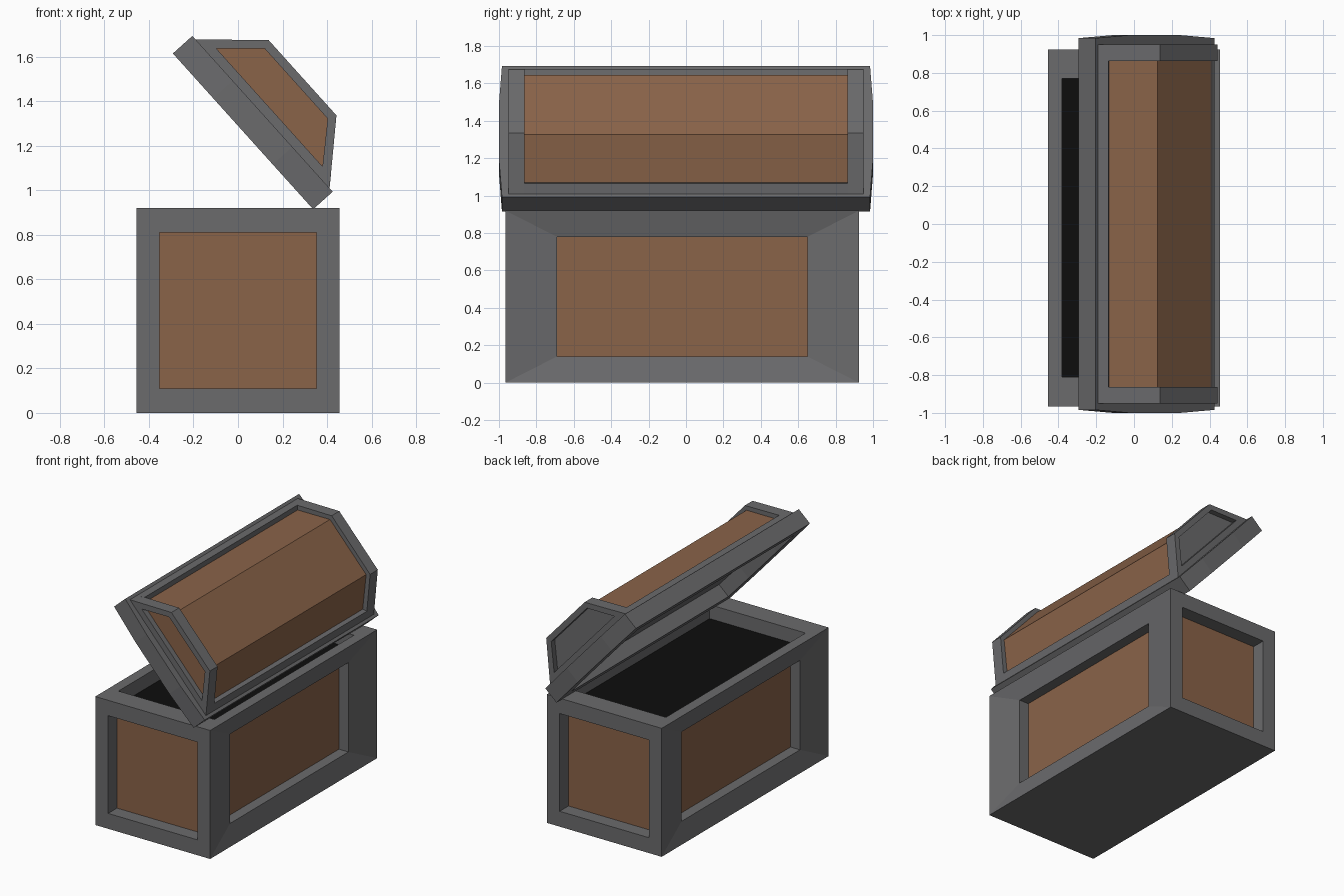
import bpy, bmesh, math
from mathutils import Matrix

cube = bpy.data.objects.get("Cube")
if cube:
    bpy.data.objects.remove(cube, do_unlink=True)


def material(name, rgb):
    m = bpy.data.materials.new(name)
    m.use_nodes = True
    m.diffuse_color = (*rgb, 1)
    m.node_tree.nodes["Principled BSDF"].inputs["Base Color"].default_value = (*rgb, 1)
    return m


MATS = [material("dark grey metal", (0.145, 0.145, 0.15)),
        material("brown wood", (0.255, 0.125, 0.066)),
        material("black interior", (0.004, 0.004, 0.004))]
METAL, WOOD, BLACK = range(3)


def loft(bm, rings, end_mat, cap_start=False, side_mat=METAL):
    """Bridge successive rings of points, then cap the last one."""
    loops = [[bm.verts.new(p) for p in r] for r in rings]
    n = len(loops[0])
    for a, b in zip(loops, loops[1:]):
        for i in range(n):
            j = (i + 1) % n
            bm.faces.new((a[i], a[j], b[j], b[i])).material_index = side_mat
    bm.faces.new(loops[-1]).material_index = end_mat
    if cap_start:
        bm.faces.new(loops[0][::-1]).material_index = side_mat


def finish(bm, name, matrix):
    bmesh.ops.remove_doubles(bm, verts=bm.verts, dist=0.0001)
    bmesh.ops.recalc_face_normals(bm, faces=bm.faces)
    bm.transform(matrix)
    mesh = bpy.data.meshes.new(name)
    bm.to_mesh(mesh)
    bm.free()
    for m in MATS:
        mesh.materials.append(m)
    bpy.context.collection.objects.link(bpy.data.objects.new(name, mesh))


# Chest body: a box whose sides step in to recessed panels
HALF = (0.455, 0.945, 0.46)


def box_side(bm, axis, sign, steps, mat):
    """Each step is (half width, half height, depth) on one side of the box."""
    u, v = [i for i in range(3) if i != axis]
    rings = []
    for hu, hv, depth in [(HALF[u], HALF[v], 0)] + steps:
        ring = []
        for a, b in ((-1, -1), (1, -1), (1, 1), (-1, 1)):
            p = [0, 0, 0]
            p[axis], p[u], p[v] = sign * (HALF[axis] - depth), a * hu, b * hv
            ring.append(p)
        rings.append(ring)
    loft(bm, rings, mat)


bm = bmesh.new()
for sign in (-1, 1):
    box_side(bm, 0, sign, [(0.67, 0.32, 0.035), (0.67, 0.32, 0.11)], WOOD)
    box_side(bm, 1, sign, [(0.353, 0.35, 0), (0.353, 0.35, 0.1)], WOOD)
box_side(bm, 2, 1, [(0.38, 0.79, 0), (0.38, 0.79, 0.1)], BLACK)
box_side(bm, 2, -1, [], METAL)
finish(bm, "chest_body", Matrix.Translation((0, -0.02, HALF[2])))

# The lid is built flat, then tipped open
OPEN = Matrix.Translation((0.0225, 0, 1.2645)) @ Matrix.Rotation(math.radians(48), 4, "Y")


def trapezoid(y, low, low_z, high, high_z):
    return [(-low, y, low_z), (low, y, low_z), (high, y, high_z), (-high, y, high_z)]


# Lid rim: plate with slightly bowed ends, hollow underneath
half = [(0.471, 0.984), (0.2, 1.0), (-0.2, 1.0), (-0.471, 0.984)]
outline = half + [(-x, -y) for x, y in half]


def plate(scale_x, scale_y, z):
    return [(x * scale_x, y * scale_y, z) for x, y in outline]


bm = bmesh.new()
loft(bm, [plate(1, 1, 0.118), plate(1, 1, 0), plate(0.83, 0.9, 0), plate(0.83, 0.9, 0.1)],
     METAL, cap_start=True)
finish(bm, "lid_rim", OPEN)

# Lid end arches with recessed end panels
for sign, name, mat in ((-1, "front", WOOD), (1, "back", METAL)):
    bm = bmesh.new()
    outer = (0.45, 0.118, 0.2275, 0.36)
    inner = (0.356, 0.16, 0.212, 0.321)
    loft(bm, [trapezoid(sign * 0.863, *outer), trapezoid(sign * 0.95, *outer),
              trapezoid(sign * 0.95, *inner), trapezoid(sign * 0.91, *inner)],
         mat, cap_start=True)
    finish(bm, name + "_lid_arch", OPEN)

# Wooden lid planks
bm = bmesh.new()
loft(bm, [trapezoid(y, 0.404, 0.118, 0.214, 0.33) for y in (-0.87, 0.87)],
     WOOD, cap_start=True, side_mat=WOOD)
finish(bm, "lid_planks", OPEN)

# Metal strips along the foot of the planks
for sign, name in ((-1, "left"), (1, "right")):
    bm = bmesh.new()
    profile = [(0.45, 0.118), (0.412, 0.16), (0.38, 0.135), (0.37, 0.118)]
    loft(bm, [[(sign * x, y, z) for x, z in profile] for y in (-0.87, 0.87)],
         METAL, cap_start=True)
    finish(bm, name + "_lid_strip", OPEN)
